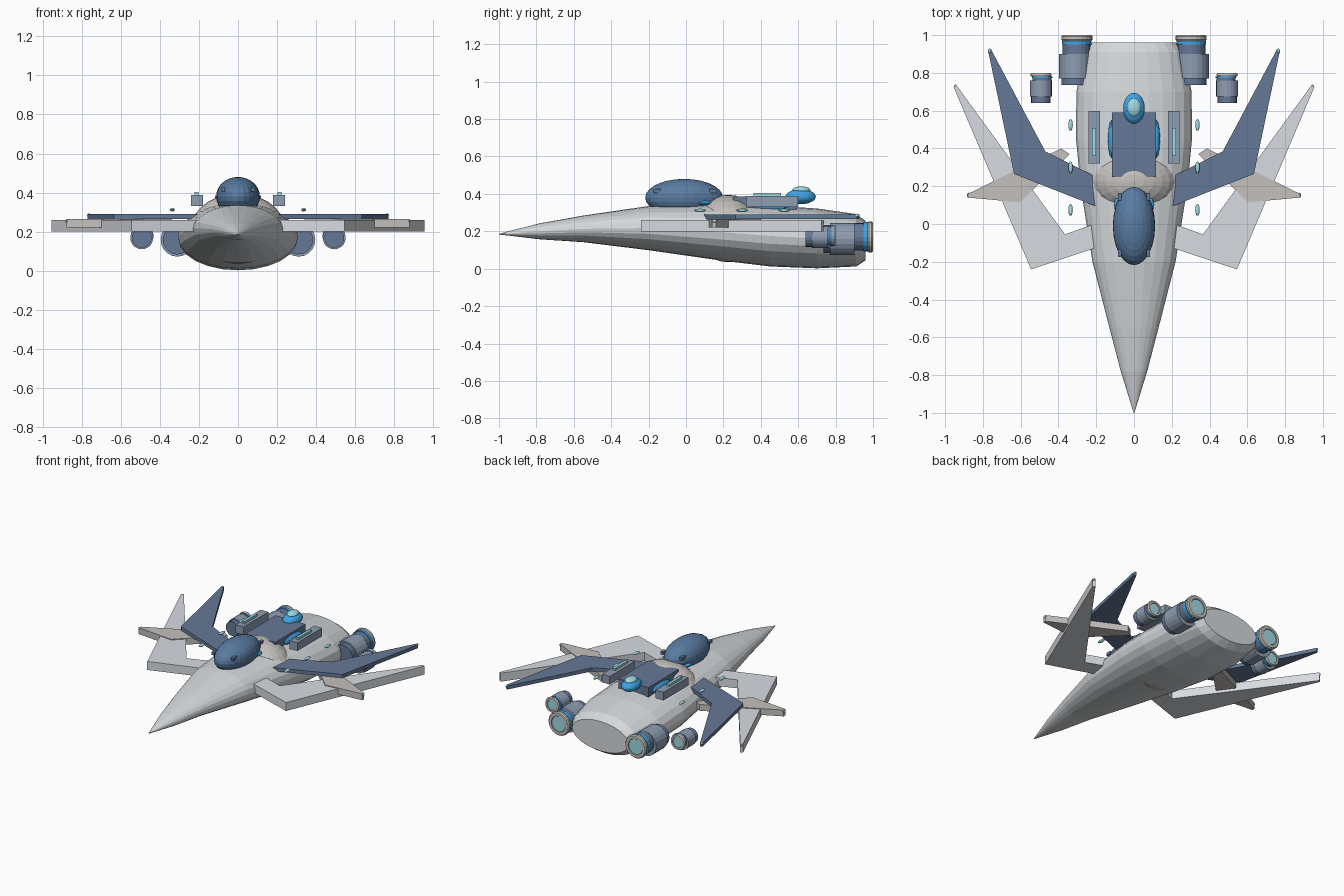
import bpy, bmesh, math
from mathutils import Matrix

if "Cube" in bpy.data.objects:
    bpy.data.objects.remove(bpy.data.objects["Cube"])


def material(name, r, g, b):
    m = bpy.data.materials.new(name)
    m.diffuse_color = (r, g, b, 1)
    m.use_nodes = True
    m.node_tree.nodes["Principled BSDF"].inputs["Base Color"].default_value = m.diffuse_color
    return m


HULL = material("hull", .66, .69, .71)
PALE = material("pale", .68, .71, .75)
WARM = material("warm", .55, .53, .51)
NAVY = material("navy", .13, .19, .31)
STEEL = material("steel", .27, .34, .44)
GLASS = material("glass", .10, .20, .36)
BLUE = material("blue", .05, .38, .80)
CYAN = material("cyan", .35, .70, .76)


def finish(name, bm, mat):
    bmesh.ops.recalc_face_normals(bm, faces=bm.faces)
    me = bpy.data.meshes.new(name)
    bm.to_mesh(me)
    bm.free()
    me.materials.append(mat)
    ob = bpy.data.objects.new(name, me)
    bpy.context.collection.objects.link(ob)
    return ob


def mirror(ob):
    m = ob.modifiers.new("mirror", 'MIRROR')
    m.use_mirror_merge = False
    return ob


def box(name, lo, hi, mat):
    bm = bmesh.new()
    size = [b - a for a, b in zip(lo, hi)]
    mid = [(a + b) / 2 for a, b in zip(lo, hi)]
    bmesh.ops.create_cube(bm, size=1, matrix=Matrix.LocRotScale(mid, None, size))
    return finish(name, bm, mat)


def ball(name, c, r, mat, seg=24, rings=14):
    bm = bmesh.new()
    bmesh.ops.create_uvsphere(bm, u_segments=seg, v_segments=rings, radius=1,
                              matrix=Matrix.LocRotScale(c, None, r))
    return finish(name, bm, mat)


def loft(name, sections, mat, x=0, n=24):
    """Elliptical sections (y, half width, centre z, half height) along y."""
    bm = bmesh.new()
    rings = []
    for y, w, z, h in sections:
        rings.append([bm.verts.new((x + w * math.cos(i * math.tau / n), y,
                                    z + h * math.sin(i * math.tau / n))) for i in range(n)])
    for a, b in zip(rings, rings[1:]):
        for i in range(n):
            j = (i + 1) % n
            bm.faces.new((a[i], a[j], b[j], b[i]))
    bm.faces.new(rings[0])
    bm.faces.new(rings[-1])
    return finish(name, bm, mat)


def plate(name, pts, z0, z1, mat):
    bm = bmesh.new()
    f = bm.faces.new([bm.verts.new((x, y, z0)) for x, y in pts])
    ext = bmesh.ops.extrude_face_region(bm, geom=[f])
    for v in ext["geom"]:
        if isinstance(v, bmesh.types.BMVert):
            v.co.z = z1
    return mirror(finish(name, bm, mat))


def tube(name, x, z, r, y0, y1, mat):
    return mirror(loft(name, [(y0, r, z, r), (y1, r, z, r)], mat, x, 20))


# Fuselage, neck dome and canopy
loft("fuselage", [(-1, .002, .185, .002), (-.78, .07, .2, .043), (-.55, .13, .213, .071),
                  (-.2, .22, .217, .118), (.2, .283, .195, .153), (.45, .307, .175, .163),
                  (.7, .305, .162, .16), (.91, .262, .152, .14), (.96, .222, .15, .105)], HULL)
ball("neck_dome", (0, .225, .215), (.24, .18, .18), WARM)
ball("canopy", (0, -.01, .38), (.112, .208, .1), GLASS)
for y in (-.155, .145):
    mirror(box("canopy_clip", (.066, y - .02, .405), (.086, y + .02, .425), NAVY))
mirror(ball("neck_light", (.085, .1, .352), (.02, .04, .012), BLUE, 12, 8))

# Dorsal deck, side pods and beacon
box("dorsal_deck", (-.117, .25, .27), (.117, .59, .385), NAVY)
mirror(ball("deck_light", (.118, .45, .34), (.02, .1, .03), BLUE, 12, 8))
mirror(box("side_pod", (.18, .32, .33), (.242, .598, .388), STEEL))
mirror(box("side_pod_strip", (.202, .36, .38), (.222, .508, .404), CYAN))
ball("beacon_base", (0, .613, .385), (.057, .081, .04), BLUE)
ball("beacon_lens", (0, .617, .42), (.036, .048, .02), CYAN)
for y in (.075, .3, .525):
    mirror(ball("hull_light", (.336, y, .312), (.012, .032, .009), CYAN, 12, 8))

# Swept wings
plate("lower_wing", [(.2, -.125), (.545, -.24), (.955, .725), (.94, .735), (.365, -.055), (.2, .005)],
      .2, .26, PALE)
plate("upper_wing", [(.18, .085), (.635, .265), (.772, .915), (.757, .925), (.47, .385), (.18, .24)],
      .265, .29, NAVY)
plate("winglet", [(.605, .115), (.878, .14), (.878, .16), (.635, .28), (.385, .4), (.34, .37)],
      .22, .265, WARM)
for x, y, z in ((.945, .725, .25), (.875, .152, .255), (.764, .915, .285)):
    mirror(ball("tip_light", (x, y, z), (.009, .014, .009), CYAN, 10, 6))

# Engines: (centre x, radius scale, then start/end and radius of each stage)
for label, x, z, k, ys in (("main", .31, .158, 1, (.735, .77, .9, .95, .97, 1)),
                           ("outer", .493, .168, .68, (.64, .675, .76, .772, .782, .8))):
    tube(label + "_engine_intake", x, z, .075 * k, ys[0], ys[1], NAVY)
    tube(label + "_engine_body", x, z, .086 * k, ys[1], ys[2], STEEL)
    zr = z + .012 * k
    tube(label + "_engine_neck", x - .006, zr, .074 * k, ys[2], ys[3], NAVY)
    tube(label + "_engine_glow_ring", x - .007, zr, .079 * k, ys[3], ys[4], BLUE)
    R = .083 * k
    xr = .302 if label == "main" else x
    mirror(loft(label + "_engine_nozzle", [(ys[4], R * .93, zr, R * .93), (ys[4] + .008, R, zr, R),
                (ys[5] - .008, R, zr, R), (ys[5], R * .92, zr, R * .92),
                (ys[5], R * .68, zr, R * .68), (ys[5] - .012, R * .66, zr, R * .66)], WARM, xr, 20))
    tube(label + "_engine_lens", xr, zr, R * .64, ys[4], ys[5] - .004, CYAN)
